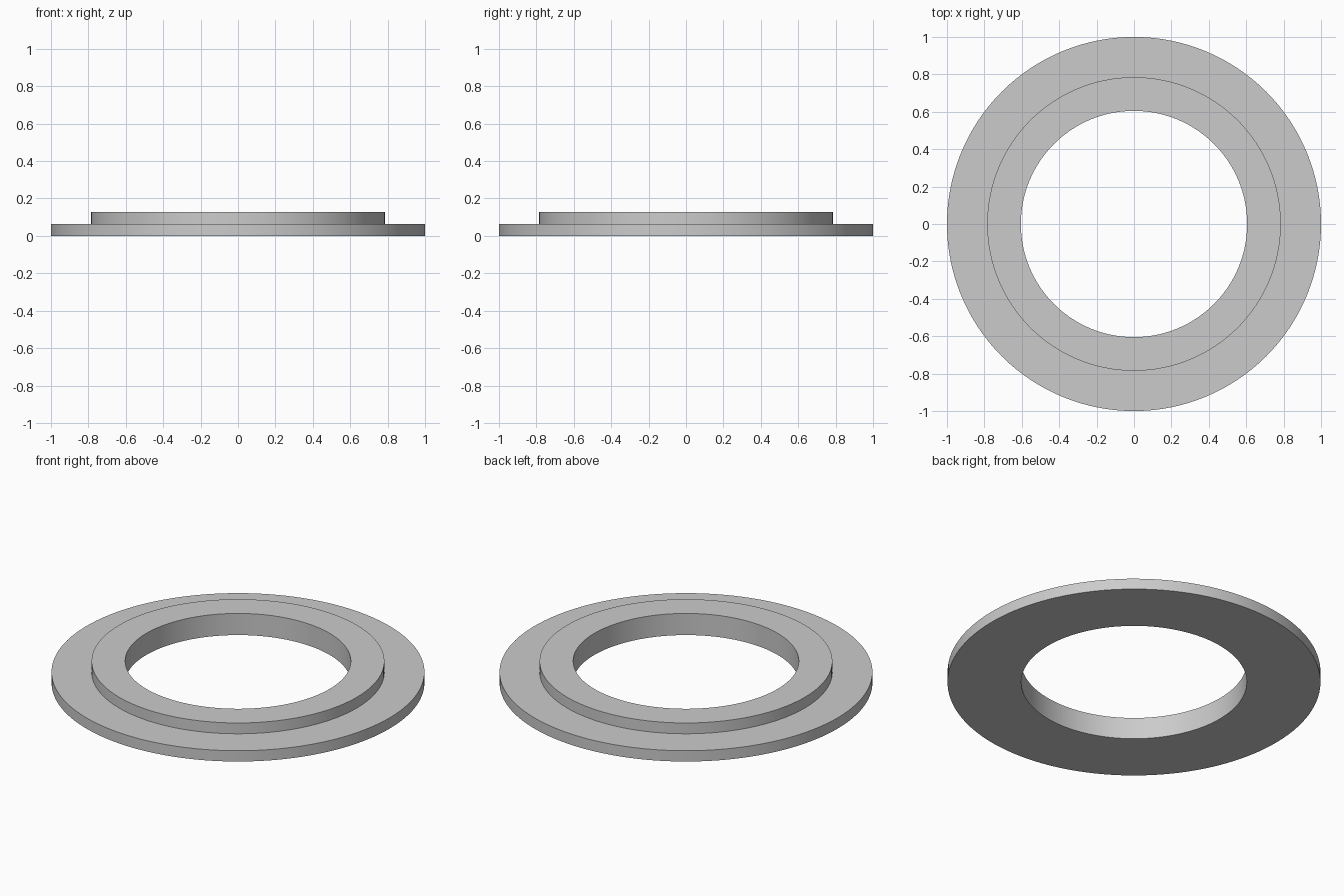
import bpy
import bmesh
import math

cube = bpy.data.objects.get("Cube")
if cube:
    bpy.data.objects.remove(cube, do_unlink=True)

OUTER, STEP, BORE = 1.0, 0.785, 0.605
FLANGE_TOP, COLLAR_TOP = 0.064, 0.128
SEGMENTS = 128

# Plain grey finish
grey = bpy.data.materials.new("light grey")
grey.use_nodes = True
colour = (0.6, 0.6, 0.6, 1)
grey.diffuse_color = colour
grey.node_tree.nodes["Principled BSDF"].inputs["Base Color"].default_value = colour

# Stepped cross-section of the ring: bore, flange and raised collar
profile = [(BORE, 0), (OUTER, 0), (OUTER, FLANGE_TOP),
           (STEP, FLANGE_TOP), (STEP, COLLAR_TOP), (BORE, COLLAR_TOP)]

# Turn the cross-section around the vertical axis
bm = bmesh.new()
verts = [bm.verts.new((r, 0, z)) for r, z in profile]
edges = [bm.edges.new((v, verts[(i + 1) % len(verts)])) for i, v in enumerate(verts)]
bmesh.ops.spin(bm, geom=verts + edges, cent=(0, 0, 0), axis=(0, 0, 1),
               angle=math.tau, steps=SEGMENTS, use_merge=True)
bmesh.ops.remove_doubles(bm, verts=bm.verts, dist=0.0001)
bmesh.ops.recalc_face_normals(bm, faces=bm.faces)

mesh = bpy.data.meshes.new("stepped_ring")
bm.to_mesh(mesh)
bm.free()
mesh.materials.append(grey)
ring = bpy.data.objects.new("stepped_ring", mesh)
bpy.context.collection.objects.link(ring)

# Smooth round walls with crisp rims
bpy.ops.object.select_all(action="DESELECT")
ring.select_set(True)
bpy.context.view_layer.objects.active = ring
bpy.ops.object.shade_smooth_by_angle(angle=math.radians(30))
